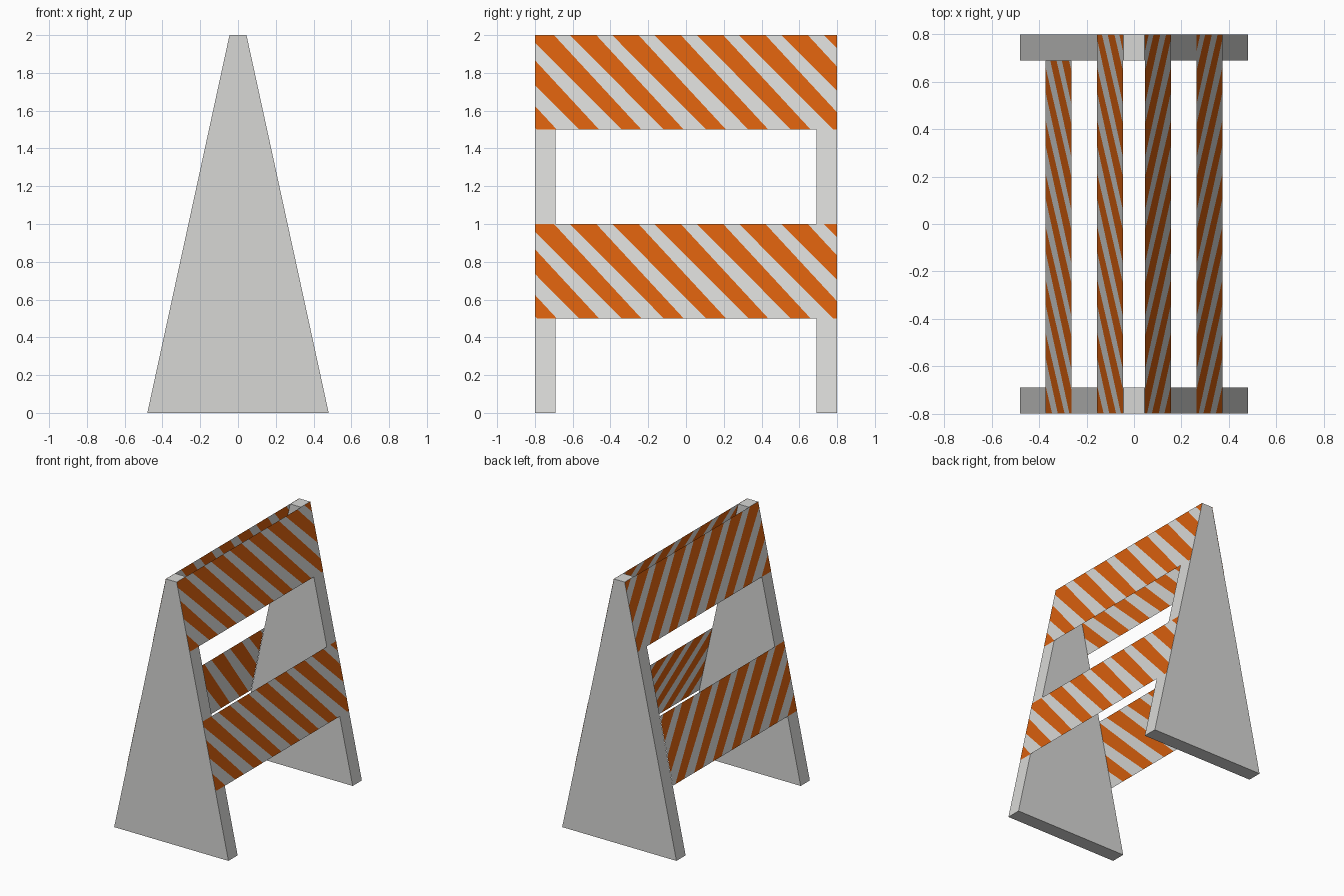
import bpy, bmesh

if "Cube" in bpy.data.objects:
    bpy.data.objects.remove(bpy.data.objects["Cube"])

HALF_BASE, HALF_TOP, HEIGHT = 0.48, 0.045, 2.0
OUT, INNER = 0.80, 0.69          # outer and inner y of the end panels
LIFT = 0.0015                    # keeps boards just proud of the panel edges


def material(name, rgb):
    m = bpy.data.materials.new(name)
    m.diffuse_color = (*rgb, 1)
    m.use_nodes = True
    m.node_tree.nodes["Principled BSDF"].inputs["Base Color"].default_value = m.diffuse_color
    return m


GREY = material("light_grey", (0.68, 0.68, 0.665))
ORANGE = material("safety_orange", (0.68, 0.115, 0.004))


def finish(bm, name, mats):
    me = bpy.data.meshes.new(name)
    bm.to_mesh(me)
    bm.free()
    for m in mats:
        me.materials.append(m)
    ob = bpy.data.objects.new(name, me)
    bpy.context.collection.objects.link(ob)
    return ob


def slope_x(z):
    return HALF_BASE + (HALF_TOP - HALF_BASE) * z / HEIGHT


# Solid tapered end panels
def end_panel(name, y0, y1):
    bm = bmesh.new()
    profile = [(-HALF_BASE, 0), (HALF_BASE, 0), (HALF_TOP, HEIGHT), (-HALF_TOP, HEIGHT)]
    face = bm.faces.new([bm.verts.new((x, y0, z)) for x, z in profile])
    ext = bmesh.ops.extrude_face_region(bm, geom=[face])
    for v in ext["geom"]:
        if isinstance(v, bmesh.types.BMVert):
            v.co.y = y1
    bmesh.ops.recalc_face_normals(bm, faces=bm.faces)
    finish(bm, name, [GREY])


# Thin striped boards: cut flat in (y, t) space, then laid on the slope
START, PERIOD, SHIFT = -0.615, 0.224, 0.498
W_TOP, TAPER = 0.140, 0.035


def striped_board(name, side, z0, z1, y_end=OUT):
    bm = bmesh.new()
    bm.faces.new([bm.verts.new((y, t, 0)) for y, t in
                  [(-OUT, 1), (y_end, 1), (y_end, 0), (-OUT, 0)]])
    for k in range(-4, 8):
        for edge, lean in ((0, SHIFT), (W_TOP, SHIFT - TAPER)):
            bmesh.ops.bisect_plane(
                bm, geom=bm.verts[:] + bm.edges[:] + bm.faces[:],
                plane_co=(START + k * PERIOD + edge, 0, 0), plane_no=(1, -lean, 0))
    for f in bm.faces:
        c = f.calc_center_median()
        offset = (c.x - START - SHIFT * c.y) % PERIOD
        f.material_index = int(offset < W_TOP - TAPER * c.y)
    for v in bm.verts:
        y, t = v.co.x, v.co.y
        z = z1 + (z0 - z1) * t
        v.co = (side * (slope_x(z) + LIFT), y, z)
    bm.normal_update()
    for f in bm.faces:
        if f.normal.x * side < 0:
            f.normal_flip()
    finish(bm, name, [GREY, ORANGE])


end_panel("front_end_panel", -OUT, -INNER)
end_panel("back_end_panel", INNER, OUT)
for side, label in ((1, "right"), (-1, "left")):
    striped_board(label + "_upper_board", side, 1.5, 2.0)
    # the left lower board stops at the inside of the back panel
    striped_board(label + "_lower_board", side, 0.5, 1.0, OUT if side > 0 else INNER)
